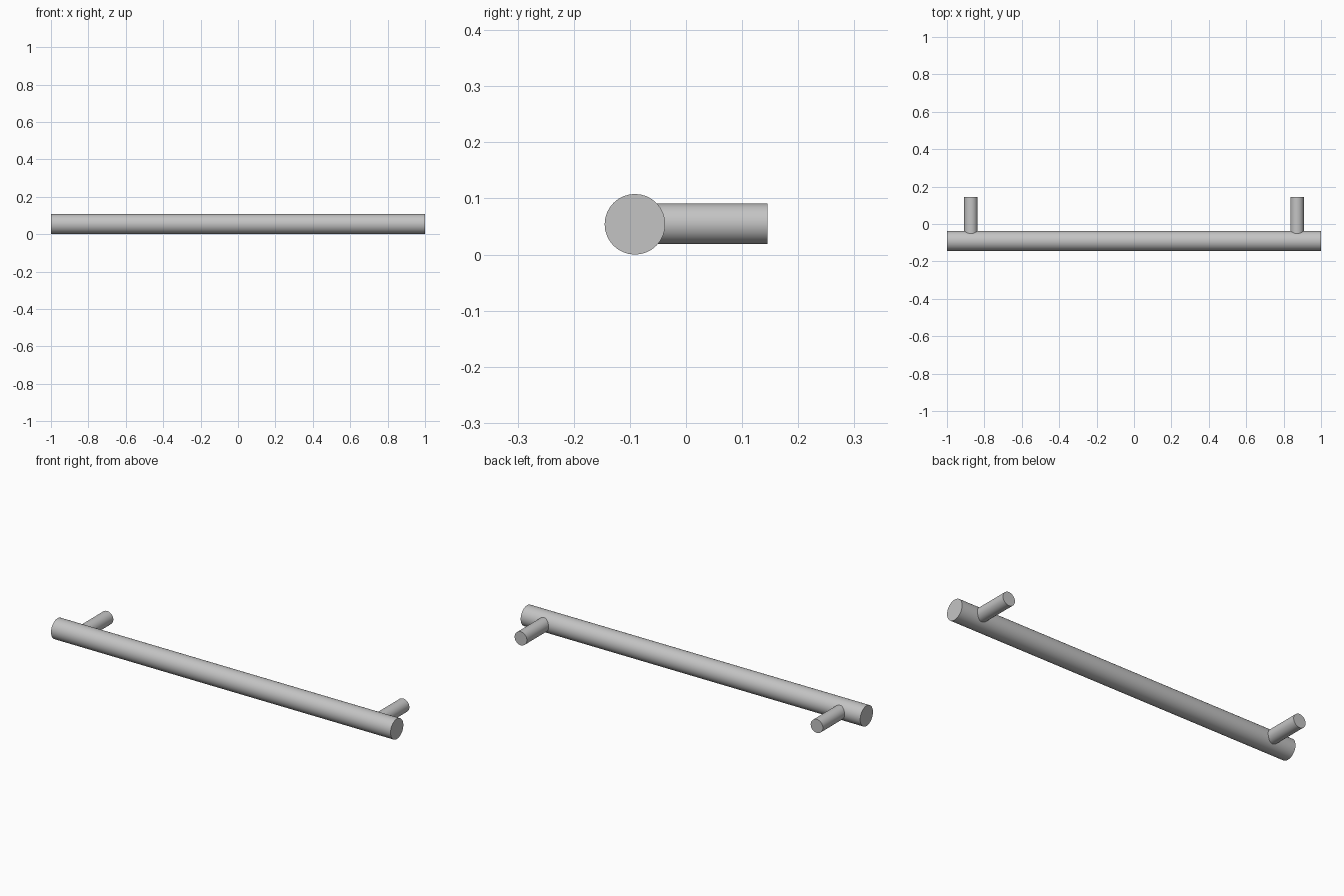
import bpy
import math

cube = bpy.data.objects.get("Cube")
if cube:
    bpy.data.objects.remove(cube, do_unlink=True)

BAR_RADIUS = 0.054
BAR_Y = -0.091
POST_RADIUS = 0.036
POST_X = 0.872
BACK_Y = 0.145

# Brushed metal finish
metal = bpy.data.materials.new("grey metal")
metal.use_nodes = True
colour = (0.55, 0.55, 0.55, 1)
metal.diffuse_color = colour
metal.node_tree.nodes["Principled BSDF"].inputs["Base Color"].default_value = colour


def rod(name, radius, length, location, rotation, sides):
    """Capped round rod with smooth sides and sharp ends."""
    bpy.ops.mesh.primitive_cylinder_add(
        vertices=sides, radius=radius, depth=length,
        location=location, rotation=rotation)
    obj = bpy.context.object
    obj.name = name
    obj.data.materials.append(metal)
    bpy.ops.object.shade_smooth_by_angle(angle=math.radians(35))
    return obj


# Long grip bar
rod("grip_bar", BAR_RADIUS, 2, (0, BAR_Y, BAR_RADIUS),
    (0, math.pi / 2, 0), 32)

# Mounting posts, starting just inside the bar surface
start_y = BAR_Y + math.sqrt(BAR_RADIUS ** 2 - POST_RADIUS ** 2) - 0.003
for name, side in (("left_post", 1), ("right_post", -1)):
    rod(name, POST_RADIUS, BACK_Y - start_y,
        (side * POST_X, (BACK_Y + start_y) / 2, BAR_RADIUS + 0.001),
        (math.pi / 2, 0, 0), 32)
